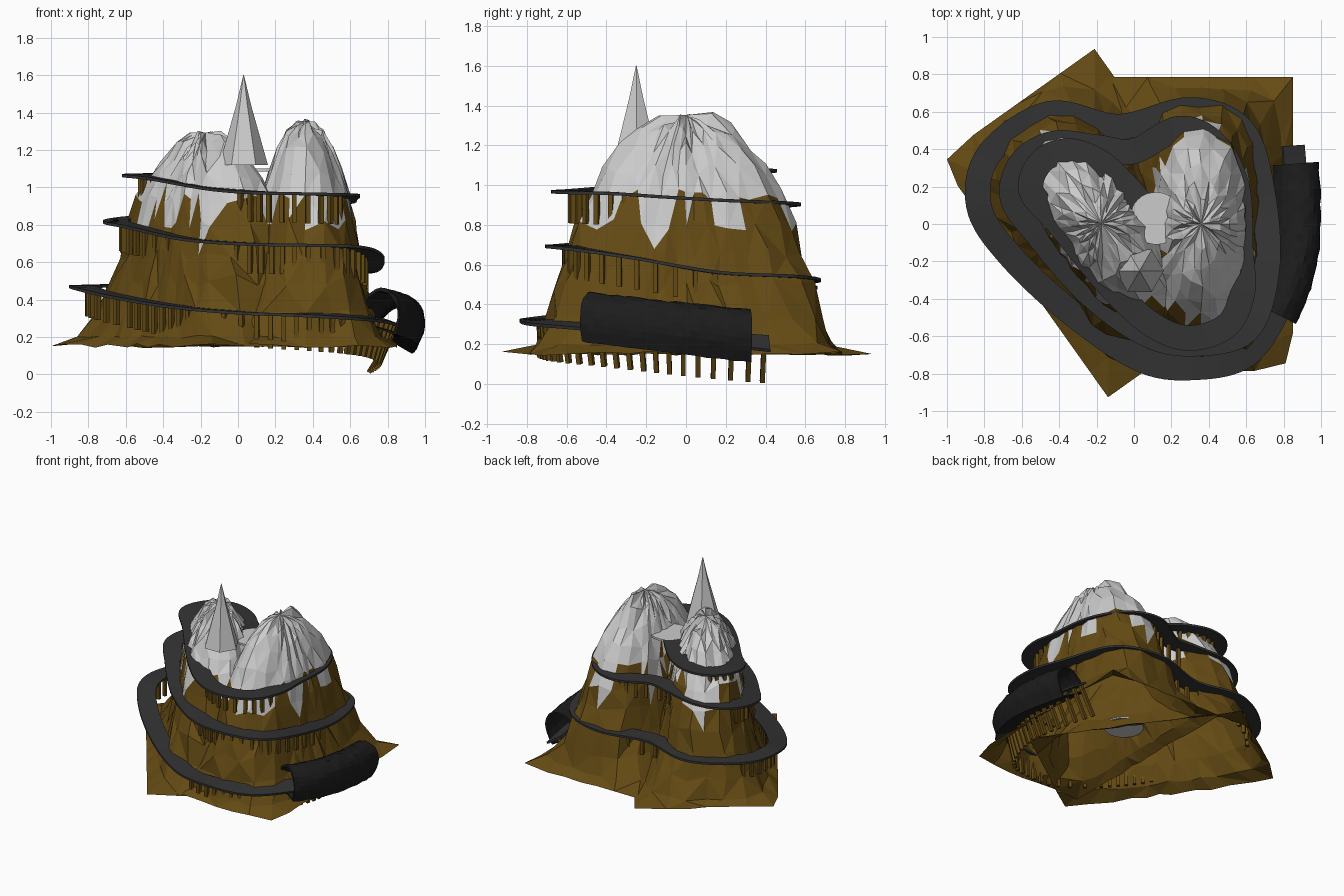
import bpy, random
from math import sin, cos, pi, atan2, radians, tau
from mathutils import Vector as V

if "Cube" in bpy.data.objects:
    bpy.data.objects.remove(bpy.data.objects["Cube"])
random.seed(4)
Z = V((0, 0, 1))


def material(name, col):
    m = bpy.data.materials.new(name)
    m.diffuse_color = (*col, 1)
    m.use_nodes = True
    m.node_tree.nodes["Principled BSDF"].inputs["Base Color"].default_value = m.diffuse_color
    return m


ROCK = material("rock", (0.13, 0.07, 0.007))
SNOW = material("snow", (0.7, 0.7, 0.7))
ASPHALT = material("asphalt", (0.033, 0.033, 0.033))
BLACK = material("tunnel_stone", (0.012, 0.012, 0.012))


def make(name, verts, faces, mats, index=None):
    me = bpy.data.meshes.new(name)
    me.from_pydata(verts, [], faces)
    for m in mats:
        me.materials.append(m)
    if index:
        me.polygons.foreach_set("material_index", index)
    ob = bpy.data.objects.new(name, me)
    bpy.context.collection.objects.link(ob)
    return ob


# Road centre line: three clockwise turns, climbing
turn1 = [(.855, .42, .21), (.875, .1, .24), (.86, -.2, .27), (.76, -.48, .3), (.6, -.7, .315),
         (.35, -.765, .325), (.05, -.73, .335), (-.33, -.48, .37), (-.67, -.16, .43), (-.83, .1, .475),
         (-.77, .38, .48), (-.45, .59, .49), (-.08, .52, .51), (.3, .61, .53), (.58, .5, .55)]
turn2 = [(.69, .15, .57), (.71, -.25, .64), (.6, -.57, .69), (.3, -.64, .7), (.05, -.58, .705),
         (-.25, -.36, .73), (-.52, -.05, .79), (-.65, .14, .82), (-.6, .33, .84), (-.43, .43, .86),
         (-.2, .41, .88), (0, .39, .895), (.24, .51, .91), (.43, .43, .92), (.55, .2, .93)]
turn3 = [(.57, -.14, .95), (.58, -.36, .965), (.5, -.54, .97), (.3, -.61, .975), (.1, -.54, .98),
         (-.12, -.34, 1.0), (-.4, 0, 1.05), (-.55, .18, 1.07), (-.49, .34, 1.075), (-.34, .39, 1.08),
         (-.18, .33, 1.085), (-.06, .22, 1.09), (.03, .12, 1.1)]
ctrl = [V(p) for p in turn1 + turn2 + turn3]
path = []          # (point, control parameter)
for i in range(len(ctrl) - 1):
    a, b, c, d = (ctrl[min(max(i + k, 0), len(ctrl) - 1)] for k in (-1, 0, 1, 2))
    for j in range(8):
        t = j / 8
        path.append((0.5 * (2 * b + (c - a) * t + (2 * a - 5 * b + 4 * c - d) * t * t
                            + (3 * b - a - 3 * c + d) * t ** 3), i + t))
path.append((ctrl[-1], len(ctrl) - 1))


def frame(k):
    """Point, outward and up vectors; the start of the road banks outward."""
    p, t = path[k]
    tan = path[min(k + 1, len(path) - 1)][0] - path[max(k - 1, 0)][0]
    out = Z.cross(tan).normalized()
    b = radians(32) * max(0, 1 - t / 5.5)
    return p, out * cos(b) - Z * sin(b), Z * cos(b) + out * sin(b), t


def sweep(name, profile, ks, mat, rough=0):
    n, verts, faces = len(profile), [], []
    for k in ks:
        p, o, u, t = frame(k)
        for x, y in profile:
            s = 1 + random.uniform(-rough, rough)
            verts.append(p + o * x * s + u * y * s)
    for r in range(len(ks) - 1):
        for j in range(n):
            q = (j + 1) % n
            faces.append((r * n + j, r * n + q, r * n + n + q, r * n + n + j))
    faces += [tuple(range(n))[::-1], tuple(range(len(verts) - n, len(verts)))]
    return make(name, verts, faces, [mat])


W = .068
sweep("spiral_road", [(-W, 0), (W, 0), (W, -.016), (-W, -.016)], range(len(path)), ASPHALT)

# Tunnel arch and floor over the first stretch of road
outer = [(.115, -.06)] + [(-.01 + .125 * cos(a * pi / 14), .16 * sin(a * pi / 14)) for a in range(15)] + [(-.135, -.06)]
inner = [(x * .87, y * .9) for x, y in reversed(outer)]
tunnel_range = range(3, 25)
sweep("tunnel", outer + inner, tunnel_range, BLACK, .03)
sweep("tunnel_floor", [(-.13, -.05), (.112, -.05), (.112, -.06), (-.13, -.06)], tunnel_range, BLACK)

# Support posts under the road
verts, faces = [], []
gap = 0.04
for k in range(1, len(path) - 10):
    p, o, u, t = frame(k)
    gap += (path[k][0] - path[k - 1][0]).length
    if gap < .058:
        continue
    gap = 0
    fwd, n = o.cross(u), len(verts)
    length = .165 + .09 * max(0, 1 - t / 8)
    for y in (-.01, -length):
        for sx, sy in ((-1, -1), (1, -1), (1, 1), (-1, 1)):
            verts.append(p + o * (-.03 + .012 * sx) + fwd * .012 * sy + u * y)
    faces += [(n, n + 1, n + 2, n + 3), (n + 7, n + 6, n + 5, n + 4)]
    faces += [(n + j, n + 4 + j, n + 4 + (j + 1) % 4, n + (j + 1) % 4) for j in range(4)]
make("road_posts", verts, faces, [ROCK])


# Mountain: two overlapping long hills, each on its own rectangular plot, open below
# ring: height, half width, half length, squareness
rings = [(.2, .43, .735, 5), (.33, .365, .69, 3.6), (.5, .315, .655, 3), (.65, .285, .6, 2.8), (.8, .262, .55, 2.6),
         (.95, .235, .48, 2.5), (1.07, .195, .41, 2.4), (1.18, .15, .33, 2.3), (1.27, .1, .24, 2.3), (1.32, .05, .14, 2)]


def radius(a, hx, hy, n):
    return ((abs(cos(a)) / hx) ** n + (abs(sin(a)) / hy) ** n) ** (-1 / n)


def hill(name, cx, cy, turn, bx, by, top, clip):
    N = 36
    angles = [tau * i / N for i in range(N)]
    for sx in (-1, 1):                       # put vertices exactly on the plot corners
        for sy in (-1, 1):
            a = atan2(sy * by, sx * bx) % tau
            angles[round(a / tau * N) % N] = a
    verts, faces, idx = [], [], []

    def put(x, y, z):
        verts.append(clip(cx + x * cos(turn) - y * sin(turn), cy + x * sin(turn) + y * cos(turn), z))

    for a in angles:
        r = min(bx / max(abs(cos(a)), 1e-6), by / max(abs(sin(a)), 1e-6))
        put(r * cos(a), r * sin(a), .15 + random.uniform(-.008, .015))
    for z, hx, hy, n in rings:
        for a in angles:
            b = a + random.uniform(-.03, .03)
            r = radius(b, hx, hy, n) * (1 + random.uniform(-.035, .035))
            up = max(0, z - .9) * (top - 1) + random.uniform(-.035, .035) * min(1, (z - .12) * 3)
            put(r * cos(b), r * sin(b), z + up)
    verts.append(clip(cx, cy, 1.34 + .4 * (top - 1)))

    def add(tri, j):
        faces.append(tri)
        z = sum(verts[v][2] for v in tri) / 3
        idx.append(int(z > .86 + .1 * sin(j * 1.3) + random.uniform(-.06, .06)))

    for r in range(len(rings)):
        for j in range(N):
            q = (j + 1) % N
            a, b, c, d = r * N + j, r * N + q, r * N + N + q, r * N + N + j
            for tri in (((a, b, c), (a, c, d)) if (j + r) % 2 else ((a, b, d), (b, c, d))):
                add(tri, j)
    m = len(rings) * N
    for j in range(N):
        add((m + j, m + (j + 1) % N, len(verts) - 1), j)
    return make(name, verts, faces, [ROCK, SNOW], idx)


def clip_right(x, y, z):                     # cut front right plot corner
    return (min(x, .81), max(y, -.745), z) if x > .84 and y < -.77 else (x, y, z)


hill("right_hill", .36, 0, 0, .49, .785, 1.03, clip_right)
hill("left_hill", -.175, .005, radians(35.4), .51, .78, .88, lambda x, y, z: (max(x, -1), y, z))


# Summit spike, summit platform and the hidden disc under it
def lathe(name, x, y, profile, n, mat):
    vs = [(x + r * cos(tau * j / n), y + r * sin(tau * j / n), z) for r, z in profile for j in range(n)]
    fs = [(r * n + j, r * n + (j + 1) % n, r * n + n + (j + 1) % n, r * n + n + j)
          for r in range(len(profile) - 1) for j in range(n)]
    fs += [tuple(range(n))[::-1], tuple(range(len(vs) - n, len(vs)))]
    return make(name, vs, fs, [mat])


lathe("summit_spike", .03, -.25, [(.13, 1.12), (.085, 1.28), (.04, 1.44), (.002, 1.6)], 6, SNOW)
lathe("summit_platform", .12, .03, [(.14, 1.085), (.14, 1.1)], 32, SNOW)
lathe("lower_disc", .12, .03, [(.14, .29), (.14, .3)], 32, SNOW)
